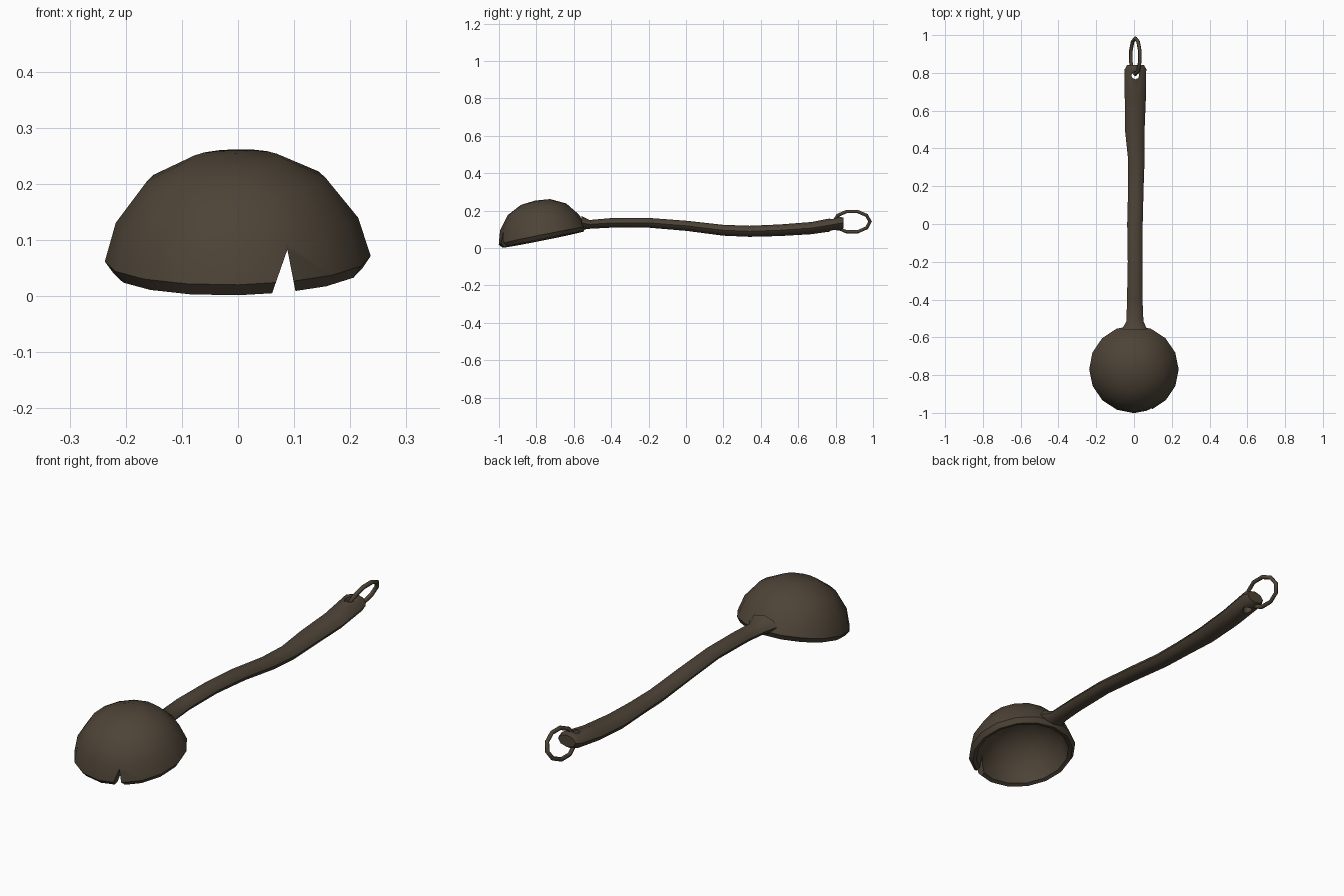
import bpy, bmesh, math
from mathutils import Vector, Matrix

if "Cube" in bpy.data.objects:
    bpy.data.objects.remove(bpy.data.objects["Cube"])

wood = bpy.data.materials.new("dark_wood")
wood.diffuse_color = (0.075, 0.057, 0.038, 1)
wood.use_nodes = True
wood.node_tree.nodes["Principled BSDF"].inputs["Base Color"].default_value = wood.diffuse_color


def make(name, bm, angle=50):
    bmesh.ops.recalc_face_normals(bm, faces=bm.faces)
    mesh = bpy.data.meshes.new(name)
    bm.to_mesh(mesh)
    bm.free()
    mesh.materials.append(wood)
    ob = bpy.data.objects.new(name, mesh)
    bpy.context.collection.objects.link(ob)
    return ob


def smooth(ob, angle):
    bpy.ops.object.select_all(action='DESELECT')
    ob.select_set(True)
    bpy.context.view_layer.objects.active = ob
    bpy.ops.object.shade_smooth_by_angle(angle=math.radians(angle))


def cut(ob, cutter):
    mod = ob.modifiers.new("cut", 'BOOLEAN')
    mod.operation, mod.solver, mod.object = 'DIFFERENCE', 'EXACT', cutter
    bpy.context.view_layer.objects.active = ob
    bpy.ops.object.modifier_apply(modifier=mod.name)
    bpy.data.objects.remove(cutter)


def bridge(bm, rings, closed=False):
    pairs = list(zip(rings, rings[1:]))
    if closed:
        pairs.append((rings[-1], rings[0]))
    for a, b in pairs:
        n = len(a)
        for i in range(n):
            j = (i + 1) % n
            bm.faces.new((a[i], a[j], b[j], b[i]))


# Bowl: thick upturned dome, tipped down towards the front
SEG = 16
profile = [(0.08, 0.203), (0.16, 0.163), (0.216, 0.09), (0.237, 0.02), (0.222, -0.002),
           (0.205, 0.003), (0.187, 0.07), (0.135, 0.135), (0.065, 0.17)]
bm = bmesh.new()
rings = [[bm.verts.new((r * math.cos(2 * math.pi * i / SEG),
                        r * math.sin(2 * math.pi * i / SEG), h)) for i in range(SEG)]
         for r, h in profile]
bridge(bm, rings)
for ring, h in ((rings[0], 0.211), (rings[-1], 0.177)):
    tip = bm.verts.new((0, 0, h))
    for i in range(SEG):
        bm.faces.new((ring[i], ring[(i + 1) % SEG], tip))
bm.transform(Matrix.Translation((0, -0.765, 0.047))
             @ Matrix.Rotation(math.radians(-1.2), 4, 'Y')
             @ Matrix.Rotation(math.radians(11.3), 4, 'X'))
bowl = make("bowl", bm)

# Split in the front rim
bm = bmesh.new()
tri = [(0.052, -0.02), (0.108, -0.02), (0.088, 0.083)]
bridge(bm, [[bm.verts.new((x, y, z)) for x, z in tri] for y in (-1.1, -0.88)])
bmesh.ops.holes_fill(bm, edges=bm.edges)
cut(bowl, make("split_cutter", bm))
smooth(bowl, 50)

# Handle: wavy oval shaft, given as y, left x, right x, bottom z, top z
stations = [(-0.56, -0.065, 0.07, 0.097, 0.172), (-0.515, -0.04, 0.05, 0.103, 0.15),
            (-0.40, -0.037, 0.045, 0.109, 0.16), (-0.20, -0.033, 0.045, 0.109, 0.161),
            (0.0, -0.036, 0.046, 0.092, 0.146), (0.20, -0.031, 0.051, 0.066, 0.124),
            (0.34, -0.031, 0.056, 0.06, 0.119), (0.50, -0.048, 0.056, 0.064, 0.126),
            (0.67, -0.049, 0.063, 0.074, 0.139), (0.82, -0.049, 0.065, 0.095, 0.168),
            (0.842, -0.036, 0.052, 0.108, 0.162)]
bm = bmesh.new()
rings = []
for y, x0, x1, z0, z1 in stations:
    rings.append([bm.verts.new(((x0 + x1) / 2 + (x1 - x0) / 2 * math.cos(a), y,
                                (z0 + z1) / 2 + (z1 - z0) / 2 * math.sin(a)))
                  for a in (math.pi * k / 4 for k in range(8))])
bridge(bm, rings)
bm.faces.new(rings[0])
bm.faces.new(rings[-1])
handle = make("handle", bm)

# Hanging hole near the handle end
bm = bmesh.new()
bmesh.ops.create_cone(bm, cap_ends=True, segments=8, radius1=0.021, radius2=0.021, depth=0.3,
                      matrix=Matrix.Translation((0.007, 0.787, 0.12)))
cut(handle, make("hole_cutter", bm))
smooth(handle, 50)

# Hanging loop: leaning ring threaded through the hole
bm = bmesh.new()
lean = Vector((0.40, 0, 0.917))
normal = Vector((-0.917, 0, 0.40))
centre = Vector((0.007, 0.888, 0.141))
N = 10
rings = []
for i in range(N):
    a = 2 * math.pi * (i + 0.5) / N + math.pi / N
    p = centre + Vector((0, 0.096 * math.cos(a), 0)) + lean * 0.062 * math.sin(a)
    out = (Vector((0, 0.062 * math.cos(a), 0)) + lean * 0.096 * math.sin(a)).normalized()
    rings.append([bm.verts.new(p + 0.0095 * (out * math.cos(b) + normal * math.sin(b)))
                  for b in (math.pi * k / 3 for k in range(6))])
bridge(bm, rings, closed=True)
smooth(make("hanging_loop", bm), 65)
